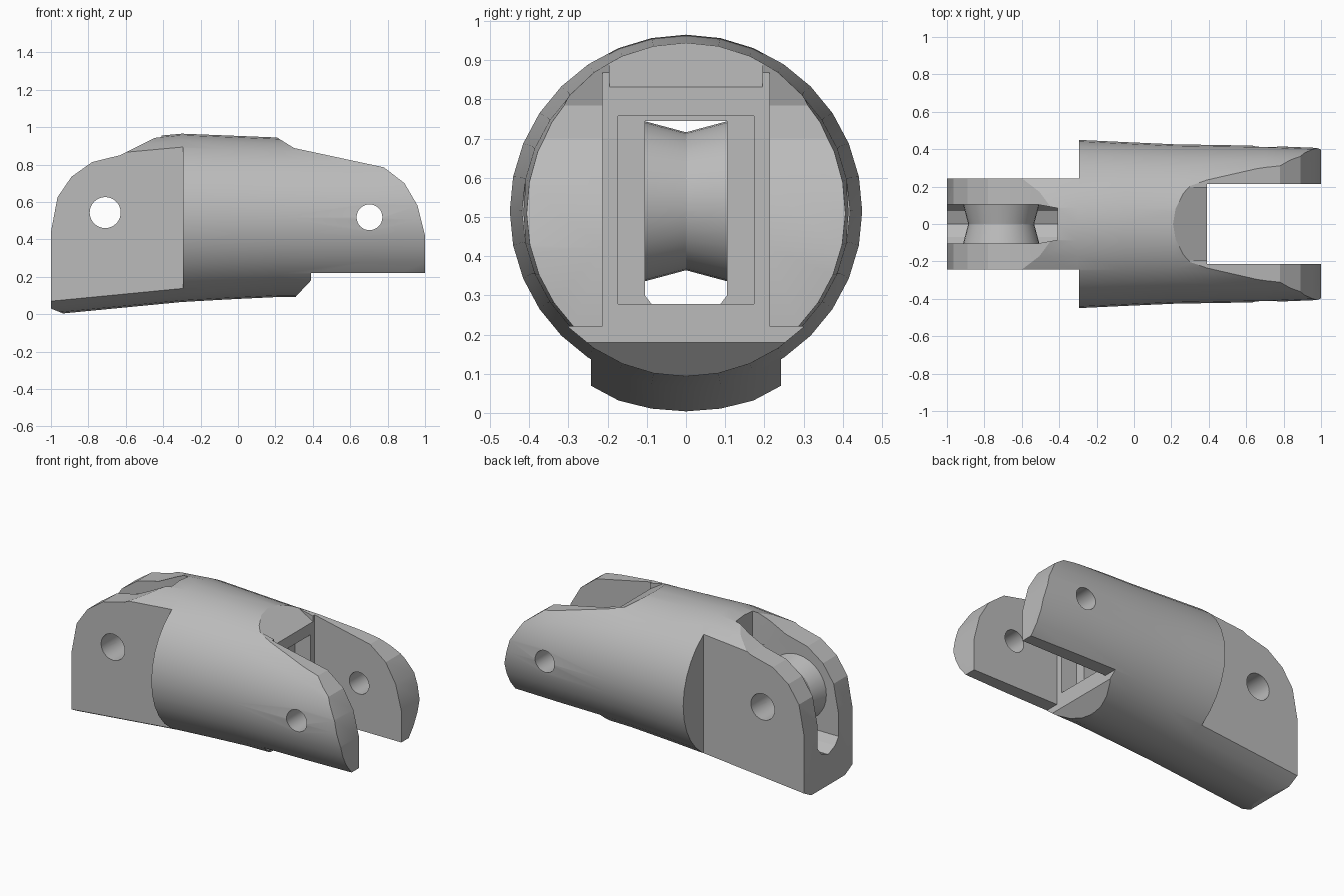
import bpy
import bmesh
from math import sin, cos, pi, radians

if "Cube" in bpy.data.objects:
    bpy.data.objects.remove(bpy.data.objects["Cube"], do_unlink=True)

grey = bpy.data.materials.new("plain grey")
grey.use_nodes = True
grey.diffuse_color = (0.5, 0.5, 0.5, 1)
grey.node_tree.nodes["Principled BSDF"].inputs["Base Color"].default_value = grey.diffuse_color


def loft(name, rings):
    """Skin a closed solid through rings of equal point count."""
    bm = bmesh.new()
    loops = [[bm.verts.new(p) for p in ring] for ring in rings]
    n = len(loops[0])
    for a, b in zip(loops, loops[1:]):
        for i in range(n):
            j = (i + 1) % n
            bm.faces.new((a[i], a[j], b[j], b[i]))
    bm.faces.new(loops[0])
    bm.faces.new(loops[-1])
    bmesh.ops.recalc_face_normals(bm, faces=bm.faces)
    mesh = bpy.data.meshes.new(name)
    bm.to_mesh(mesh)
    bm.free()
    obj = bpy.data.objects.new(name, mesh)
    obj.data.materials.append(grey)
    bpy.context.collection.objects.link(obj)
    return obj


def prism(name, outline, y0, y1):
    """Side outline (x, z) extruded across y."""
    return loft(name, [[(x, y, z) for x, z in outline] for y in (y0, y1)])


def block(name, x0, x1, y0, y1, z0, z1):
    return prism(name, [(x0, z0), (x1, z0), (x1, z1), (x0, z1)], y0, y1)


def lathe(name, x, z, sections, n=32):
    """Round solid about a y-parallel axis; sections are (y, radius)."""
    turns = [2 * pi * i / n for i in range(n)]
    return loft(name, [[(x + r * cos(t), y, z + r * sin(t)) for t in turns]
                       for y, r in sections])


def combine(target, tool, operation="DIFFERENCE"):
    """Apply a boolean and discard the tool."""
    mod = target.modifiers.new("cut", "BOOLEAN")
    mod.operation = operation
    mod.solver = "EXACT"
    mod.object = tool
    bpy.context.view_layer.objects.active = target
    bpy.ops.object.modifier_apply(modifier=mod.name)
    bpy.data.objects.remove(tool, do_unlink=True)


# Tapered round body: x, centre height, radius
stations = [(-1.1, 0.44, 0.452), (-0.3, 0.515, 0.45), (-0.05, 0.517, 0.438),
            (0.22, 0.518, 0.426), (0.7, 0.515, 0.418), (1.1, 0.505, 0.402)]
turns = [2 * pi * i / 32 for i in range(32)]
body = loft("link_body", [[(x, r * sin(t), c + r * cos(t)) for t in turns]
                          for x, c, r in stations])

# Side outline trims the ends and the sloping top
outline = [(-1, 0.03), (-0.9, -0.01), (0.31, -0.01), (0.31, 0.095), (0.39, 0.18),
           (0.39, 0.22), (1, 0.22), (1, 0.42), (0.96, 0.58), (0.89, 0.70),
           (0.78, 0.785), (0.3, 0.888), (0.21, 0.945), (0.21, 1.1), (-0.4, 1.1),
           (-0.4, 0.965), (-0.63, 0.85), (-0.78, 0.813), (-0.89, 0.735),
           (-0.965, 0.625), (-1, 0.44)]
combine(body, prism("side_trim", outline, -0.6, 0.6), "INTERSECT")

# Flat cheeks of the narrow end
for side in (-1, 1):
    y0, y1 = sorted((side * 0.243, side * 0.7))
    combine(body, block("cheek_cut", -1.2, -0.295, y0, y1, -0.2, 1.2))

# Fork gap and the sloping bridge behind it
combine(body, block("fork_cut", 0.39, 1.2, -0.213, 0.213, -0.2, 1.2))
ramp = [(0.2, 0.95), (0.4, 0.825), (0.4, 1.2), (0.2, 1.2)]
combine(body, prism("bridge_cut", ramp, -0.195, 0.195))

# Shallow recess in the bridge, then a tunnel with a keeled floor
combine(body, block("recess_cut", 0.28, 0.45, -0.173, 0.173, 0.278, 0.758))
section = [(-0.105, 0.745), (-0.105, 0.3), (-0.07, 0.255), (0, 0.225),
           (0.07, 0.255), (0.105, 0.3), (0.105, 0.745)]
combine(body, loft("tunnel_cut", [[(x, y, z) for y, z in section] for x in (-1.2, 0.35)]))

# Open top of the roller slot, narrowing at its inner end
slot = [(-1.2, 0.105), (-0.52, 0.105), (-0.41, 0.085)]
slot += [(x, -y) for x, y in reversed(slot)]
combine(body, loft("slot_cut", [[(x, y, z) for x, y in slot] for z in (0.5, 1.2)]))

# Waisted roller
roller = lathe("roller", -0.71, 0.54, [(-0.108, 0.205), (0, 0.176), (0.108, 0.205)])

# Pin holes
for part in (body, roller):
    combine(part, lathe("pin_cut", -0.71, 0.543, [(-0.6, 0.083), (0.6, 0.083)]))
combine(body, lathe("fork_pin_cut", 0.703, 0.518, [(-0.6, 0.069), (0.6, 0.069)]))

# Smooth round surfaces, crisp edges
for part in (body, roller):
    bpy.ops.object.select_all(action="DESELECT")
    part.select_set(True)
    bpy.context.view_layer.objects.active = part
    bpy.ops.object.shade_smooth_by_angle(angle=radians(20))
